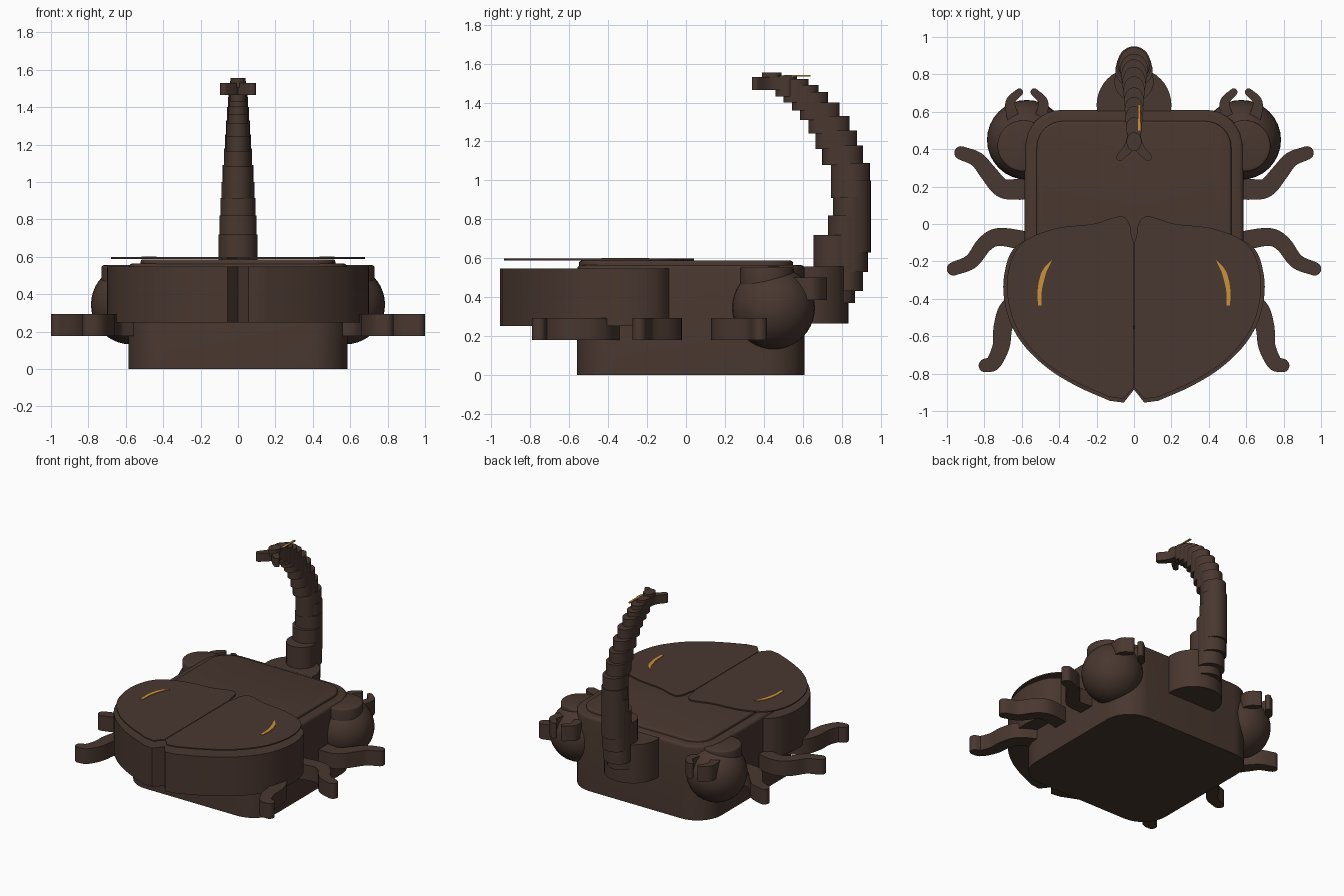
import bpy, bmesh, math
from mathutils import Vector

if "Cube" in bpy.data.objects:
    bpy.data.objects.remove(bpy.data.objects["Cube"])


def material(name, rgb):
    m = bpy.data.materials.new(name)
    m.diffuse_color = (*rgb, 1)
    m.use_nodes = True
    m.node_tree.nodes["Principled BSDF"].inputs["Base Color"].default_value = m.diffuse_color
    return m


BROWN = material("dark brown", (0.066, 0.038, 0.029))
GOLD = material("amber", (0.60, 0.29, 0.035))


def finish(bm, name, mat):
    bmesh.ops.recalc_face_normals(bm, faces=bm.faces[:])
    me = bpy.data.meshes.new(name)
    bm.to_mesh(me)
    bm.free()
    ob = bpy.data.objects.new(name, me)
    bpy.context.collection.objects.link(ob)
    me.materials.append(mat)
    bpy.ops.object.select_all(action='DESELECT')
    ob.select_set(True)
    bpy.context.view_layer.objects.active = ob
    bpy.ops.object.shade_smooth_by_angle(angle=math.radians(35))
    return ob


def prism(name, pts, z0, z1, mat=BROWN, bevel=0.0):
    """Extrude a flat outline from z0 to z1, optionally rounding the top rim."""
    bm = bmesh.new()
    f = bm.faces.new([bm.verts.new((x, y, z0)) for x, y in pts])
    r = bmesh.ops.extrude_face_region(bm, geom=[f])
    top = [v for v in r["geom"] if isinstance(v, bmesh.types.BMVert)]
    bmesh.ops.translate(bm, verts=top, vec=(0, 0, z1 - z0))
    if bevel:
        edges = [e for e in bm.edges if all(v in top for v in e.verts)]
        bmesh.ops.bevel(bm, geom=edges, offset=bevel, segments=3,
                        profile=0.5, affect='EDGES')
    return finish(bm, name, mat)


def smooth(pts, n=6):
    """Catmull-Rom curve through an open row of points."""
    p = [Vector(q) for q in pts]
    p = [2 * p[0] - p[1]] + p + [2 * p[-1] - p[-2]]
    out = []
    for i in range(1, len(p) - 2):
        a, b, c, d = p[i - 1:i + 3]
        for k in range(n):
            t = k / n
            out.append(0.5 * (2 * b + (c - a) * t + (2 * a - 5 * b + 4 * c - d) * t * t
                              + (3 * b - a - 3 * c + d) * t ** 3))
    return out + [p[-2]]


def stroke(pts, w0, w1):
    """Outline of a curved bar of half-width w0 to w1 with a round tip."""
    c = smooth(pts)
    left, right = [], []
    for i, q in enumerate(c):
        d = (c[min(i + 1, len(c) - 1)] - c[max(i - 1, 0)]).normalized()
        n = Vector((-d.y, d.x)) * (w0 + (w1 - w0) * i / (len(c) - 1))
        left.append(q + n)
        right.append(q - n)
    tip = [c[-1] + n * math.cos(a) + d * w1 * math.sin(a)
           for a in [math.pi * k / 8 for k in range(1, 8)]]
    return left + tip + right[::-1]


def ellipse(cx, cy, rx, ry, n=40):
    return [(cx + rx * math.cos(2 * math.pi * i / n),
             cy + ry * math.sin(2 * math.pi * i / n)) for i in range(n)]


def rounded_rect(x, y0, y1, r, n=8):
    out = []
    for cx, cy, a0 in ((x - r, y1 - r, 0), (-x + r, y1 - r, 90),
                       (-x + r, y0 + r, 180), (x - r, y0 + r, 270)):
        for k in range(n + 1):
            a = math.radians(a0 + 90 * k / n)
            out.append((cx + r * math.cos(a), cy + r * math.sin(a)))
    return out


def flip(pts, s):
    return [(x * s, y) for x, y in pts]


# Body block with its raised top panel
prism("body", rounded_rect(0.585, -0.56, 0.61, 0.2), 0, 0.565, bevel=0.022)
prism("body_top_panel", rounded_rect(0.52, -0.55, 0.55, 0.14), 0.55, 0.587, bevel=0.012)

# Wing shell: deep rim block, notched at the front
rim = [(0.055, -0.955)] + smooth([(0.13, -0.945), (0.3, -0.87), (0.45, -0.78), (0.58, -0.66),
                                  (0.66, -0.53), (0.697, -0.38), (0.69, -0.25),
                                  (0.65, -0.14), (0.56, -0.07)])
half = [(0.0, -0.885)] + [tuple(p) for p in rim]
prism("wing_shell", half + flip(half[:0:-1], -1), 0.25, 0.547)

# Thin wing covers over the shell, one each side
cover = [(0.002, -0.875), (0.055, -0.935)] + [tuple(p) for p in smooth(
    [(0.13, -0.925), (0.3, -0.85), (0.45, -0.76), (0.56, -0.655), (0.64, -0.53), (0.677, -0.38),
     (0.672, -0.25), (0.63, -0.14), (0.55, -0.07), (0.4, -0.02), (0.22, 0.0),
     (0.1, 0.037), (0.05, 0.035), (0.02, -0.01), (0.014, -0.06), (0.002, -0.1)], 4)]
crescent = ([tuple(p) for p in smooth([(0.437, -0.19), (0.49, -0.25), (0.514, -0.34), (0.514, -0.435)])]
            + [tuple(p) for p in smooth([(0.495, -0.435), (0.492, -0.35), (0.47, -0.26)])])

LEGS = {
    "rear": ([(0.5, 0.195), (0.63, 0.185), (0.71, 0.195), (0.78, 0.275), (0.84, 0.345), (0.925, 0.38)], 0.06),
    "middle": ([(0.5, -0.12), (0.61, -0.085), (0.73, -0.07), (0.80, -0.11), (0.87, -0.2), (0.965, -0.24)], 0.055),
    "front": ([(0.55, -0.39), (0.66, -0.45), (0.7, -0.55), (0.71, -0.65), (0.75, -0.74), (0.795, -0.757)], 0.06),
}

for side, s in (("right", 1), ("left", -1)):
    prism(side + "_wing_cover", flip(cover, s), 0.589, 0.598)
    prism(side + "_wing_mark", flip(crescent, s), 0.597, 0.602, GOLD)

    # Legs
    for name, (path, w) in LEGS.items():
        prism(f"{side}_{name}_leg", stroke(flip(path, s), w, 0.036), 0.178, 0.293)

    # Ball with cap, small mark and pincers
    bm = bmesh.new()
    bmesh.ops.create_uvsphere(bm, u_segments=32, v_segments=20, radius=0.213)
    bmesh.ops.translate(bm, verts=bm.verts[:], vec=(0.573 * s, 0.45, 0.345))
    finish(bm, side + "_ball", BROWN)
    prism(side + "_ball_cap", ellipse(0.593 * s, 0.417, 0.137, 0.137), 0.465, 0.555, bevel=0.012)
    prism(side + "_ball_mark", flip([(0.505, 0.48), (0.525, 0.492), (0.552, 0.487),
                                     (0.55, 0.46), (0.533, 0.445), (0.527, 0.465)], s),
          0.553, 0.558, GOLD)
    for k, m in (("outer", 1), ("inner", -1)):
        claw = [(0.573 + m * dx, y) for dx, y in
                ((0.065, 0.55), (0.085, 0.61), (0.085, 0.66), (0.04, 0.705))]
        prism(f"{side}_{k}_pincer", stroke(flip(claw, s), 0.034, 0.02), 0.385, 0.5)

# Tail base
prism("tail_base", ellipse(0, 0.635, 0.2, 0.2), 0.265, 0.558)

# Tail: overlapping upright drums (inner y, outer y, bottom, top, half width)
DRUMS = [(0.655, 0.87, 0.37, 0.72, 0.105), (0.73, 0.91, 0.43, 0.82, 0.10),
         (0.755, 0.935, 0.53, 0.915, 0.094), (0.765, 0.95, 0.63, 1.0, 0.088),
         (0.755, 0.945, 0.78, 1.09, 0.082), (0.745, 0.91, 0.91, 1.18, 0.075),
         (0.70, 0.88, 1.08, 1.255, 0.069), (0.665, 0.84, 1.16, 1.33, 0.063),
         (0.63, 0.79, 1.24, 1.40, 0.058), (0.585, 0.73, 1.31, 1.455, 0.054),
         (0.545, 0.68, 1.36, 1.49, 0.050), (0.50, 0.63, 1.40, 1.52, 0.047),
         (0.46, 0.57, 1.43, 1.54, 0.044), (0.39, 0.49, 1.505, 1.555, 0.04)]
for i, (y0, y1, z0, z1, w) in enumerate(DRUMS):
    prism(f"tail_segment_{i + 1}", ellipse(0, (y0 + y1) / 2, w, (y1 - y0) / 2, 28), z0, z1)

# Forked tail tip and its mark
for side, s in (("right", 1), ("left", -1)):
    prism(side + "_tail_prong", stroke(flip([(0.0, 0.5), (0.012, 0.44), (0.035, 0.40),
                                             (0.075, 0.358)], s), 0.035, 0.02), 1.465, 1.53)
prism("tail_mark", [(0.022, 0.50), (0.036, 0.50), (0.036, 0.64), (0.022, 0.64)], 1.534, 1.542, GOLD)
